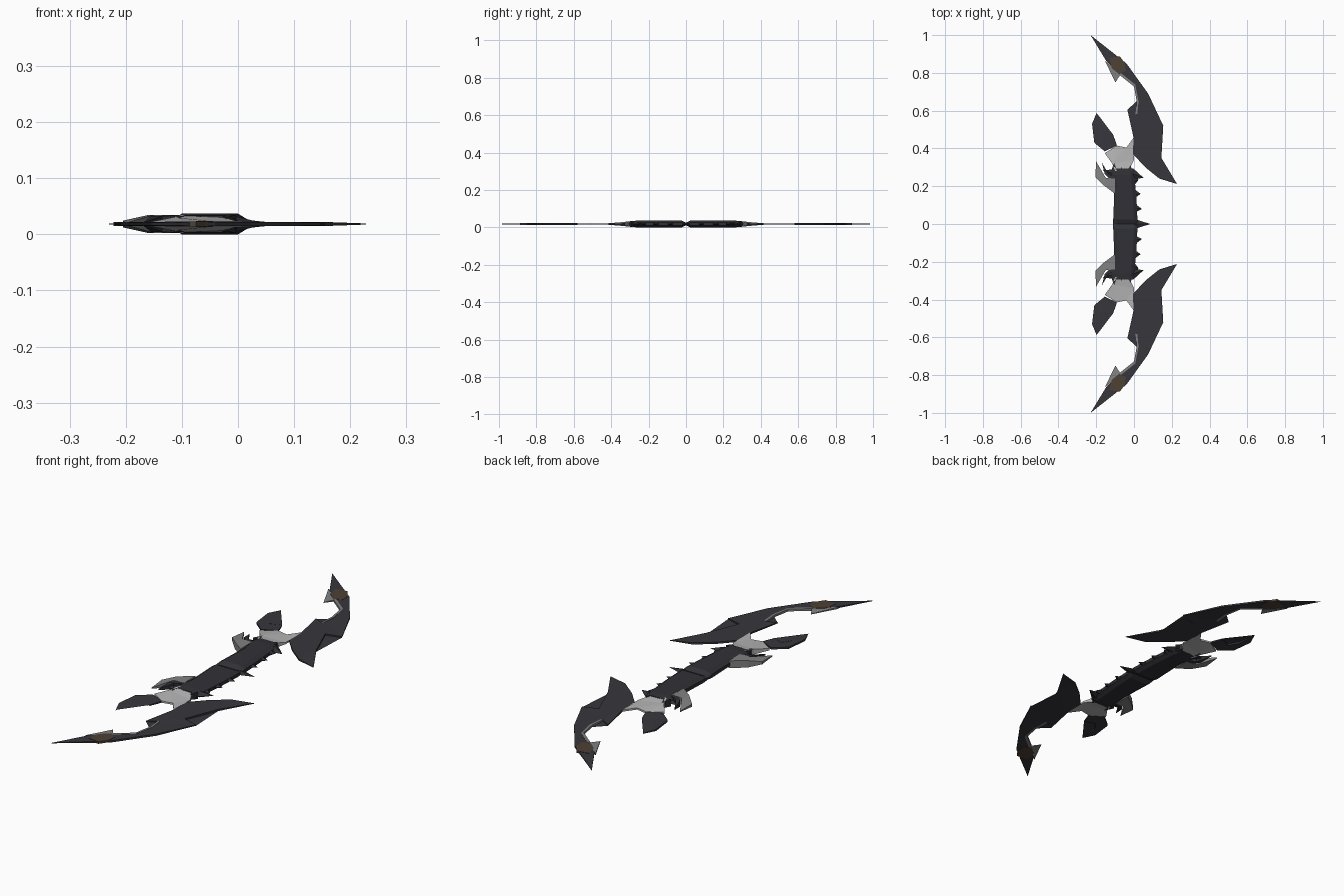
import bpy
import bmesh

cube = bpy.data.objects.get("Cube")
if cube:
    bpy.data.objects.remove(cube, do_unlink=True)

MID = 0.0185    # height of the flat middle plane
FULL = 0.0185   # half thickness of the grip
THIN = 0.004    # half thickness of the blades


def make_material(name, color):
    mat = bpy.data.materials.new(name)
    mat.use_nodes = True
    rgba = (*color, 1.0)
    mat.diffuse_color = rgba
    mat.node_tree.nodes["Principled BSDF"].inputs["Base Color"].default_value = rgba
    return mat


blade_dark = make_material("dark slate", (0.038, 0.037, 0.046))
grip_dark = make_material("dark grip", (0.031, 0.030, 0.037))
pale = make_material("pale steel", (0.46, 0.46, 0.46))
grey = make_material("worn grey", (0.22, 0.22, 0.22))
brown = make_material("dull bronze", (0.075, 0.052, 0.034))


def finish(bm, name, mat, mirror=True):
    """Turn a bmesh into a flat shaded object, mirrored front to back."""
    bmesh.ops.triangulate(bm, faces=[f for f in bm.faces if len(f.verts) > 4])
    bmesh.ops.recalc_face_normals(bm, faces=bm.faces)
    mesh = bpy.data.meshes.new(name)
    bm.to_mesh(mesh)
    bm.free()
    mesh.materials.append(mat)
    obj = bpy.data.objects.new(name, mesh)
    bpy.context.collection.objects.link(obj)
    if mirror:
        mod = obj.modifiers.new("Mirror", 'MIRROR')
        mod.use_axis = (False, True, False)
        mod.use_mirror_merge = False
    return obj


def plate(name, outline, mat, half=THIN):
    """Flat plate; an outline point may carry its own half thickness."""
    bm = bmesh.new()
    top, low = [], []
    for x, y, *own in outline:
        h = own[0] if own else half
        top.append(bm.verts.new((x, y, MID + h)))
        low.append(bm.verts.new((x, y, MID - h)))
    bm.faces.new(top)
    bm.faces.new(list(reversed(low)))
    for i in range(len(top)):
        j = (i + 1) % len(top)
        bm.faces.new((top[i], low[i], low[j], top[j]))
    return finish(bm, name, mat)


def spike(bm, base_x, y, width, tip_x, tip_y, half):
    """Four sided thorn pointing sideways from the grip."""
    ring = [bm.verts.new((base_x, y + dy, MID + dz))
            for dy, dz in ((-width, 0), (0, half), (width, 0), (0, -half))]
    tip = bm.verts.new((tip_x, tip_y, MID))
    bm.faces.new(ring)
    for i in range(len(ring)):
        bm.faces.new((ring[i], ring[(i + 1) % len(ring)], tip))


# Curved outer blades
plate("limb_blade", [
    (-0.23, 1.0, 0.001), (-0.04, 0.85), (0.075, 0.69), (0.155, 0.52, 0.002),
    (0.085, 0.50), (0.145, 0.35), (0.228, 0.212, 0.001), (0.135, 0.24),
    (0.06, 0.30), (-0.005, 0.37), (-0.003, 0.46), (-0.035, 0.605, 0.002),
    (0.01, 0.58), (0.015, 0.65), (0.0, 0.73), (-0.075, 0.79), (-0.145, 0.86),
], blade_dark)
plate("blade_barb", [(-0.155, 0.865), (-0.098, 0.75, 0.001), (-0.07, 0.795)], grey)
plate("blade_inner_edge", [
    (0.008, 0.58), (0.018, 0.585), (0.024, 0.65), (0.007, 0.738),
    (-0.07, 0.80), (-0.075, 0.788), (0.0, 0.728), (0.014, 0.65),
], grey, THIN + 0.001)
plate("bronze_inlay", [
    (-0.13, 0.88), (-0.075, 0.888), (-0.048, 0.85), (-0.045, 0.81),
    (-0.08, 0.795), (-0.118, 0.825),
], brown, THIN + 0.0008)

# Pale joints that carry the blades
plate("limb_joint", [
    (0.0, 0.46, THIN), (0.0, 0.34, THIN), (-0.03, 0.28, 0.014),
    (-0.10, 0.28, 0.017), (-0.115, 0.32, 0.012), (-0.155, 0.375, THIN),
    (-0.09, 0.415, THIN), (-0.04, 0.405, THIN),
], pale)

# Hooked claws on the string side
plate("side_claw", [
    (-0.198, 0.588, 0.001), (-0.222, 0.53), (-0.21, 0.43), (-0.155, 0.385),
    (-0.09, 0.415), (-0.11, 0.472, 0.002), (-0.16, 0.45), (-0.188, 0.495),
], blade_dark)

# Grey prongs beside the grip
plate("outer_prong", [
    (-0.2, 0.33, 0.002), (-0.205, 0.25, 0.006), (-0.16, 0.205, 0.016),
    (-0.10, 0.16, 0.016), (-0.10, 0.24, 0.016), (-0.15, 0.245, 0.016),
], grey)
plate("inner_prong", [
    (-0.17, 0.325, 0.002), (-0.155, 0.265, 0.014), (-0.10, 0.21, 0.016),
    (-0.10, 0.25, 0.016), (-0.135, 0.265, 0.014),
], grip_dark)

# Grip lofted from eight sided sections, pinched at the middle
bm = bmesh.new()
stations = [  # y, left edge, right edge, half thickness
    (0.0, -0.11, 0.02, 0.007), (0.025, -0.11, 0.018, FULL),
    (0.12, -0.106, 0.014, FULL), (0.19, -0.104, 0.008, FULL),
    (0.26, -0.118, 0.002, FULL), (0.295, -0.115, -0.004, 0.015),
]
rings = []
for y, left, right, h in stations:
    inner = 0.018
    section = [(left, h * 0.4), (left + inner, h), (right - inner, h), (right, h * 0.4)]
    section += [(x, -z) for x, z in reversed(section)]
    rings.append([bm.verts.new((x, y, MID + z)) for x, z in section])
for a, b in zip(rings, rings[1:]):
    for i in range(len(a)):
        j = (i + 1) % len(a)
        bm.faces.new((a[i], a[j], b[j], b[i]))
bm.faces.new(rings[-1])
finish(bm, "grip", grip_dark)

# Thorns along the front edge and the ragged grip ends
bm = bmesh.new()
for y, tip_x, tip_y in ((0.085, 0.042, 0.08), (0.16, 0.035, 0.16),
                        (0.225, 0.025, 0.235), (0.265, 0.05, 0.245)):
    spike(bm, -0.005, y, 0.03, tip_x, tip_y, 0.014)
spike(bm, -0.09, 0.26, 0.03, -0.165, 0.285, 0.014)
finish(bm, "grip_thorns", grip_dark)
for x, reach in ((-0.105, 0.325), (-0.07, 0.305), (-0.02, 0.31)):
    plate("grip_end_tooth", [
        (x - 0.016, 0.28, 0.016), (x + 0.016, 0.28, 0.016), (x, reach, 0.012),
    ], grip_dark)

# Single long thorn at the centre
bm = bmesh.new()
spike(bm, 0.0, 0.0, 0.028, 0.085, 0.0, 0.009)
finish(bm, "centre_thorn", grip_dark, mirror=False)
